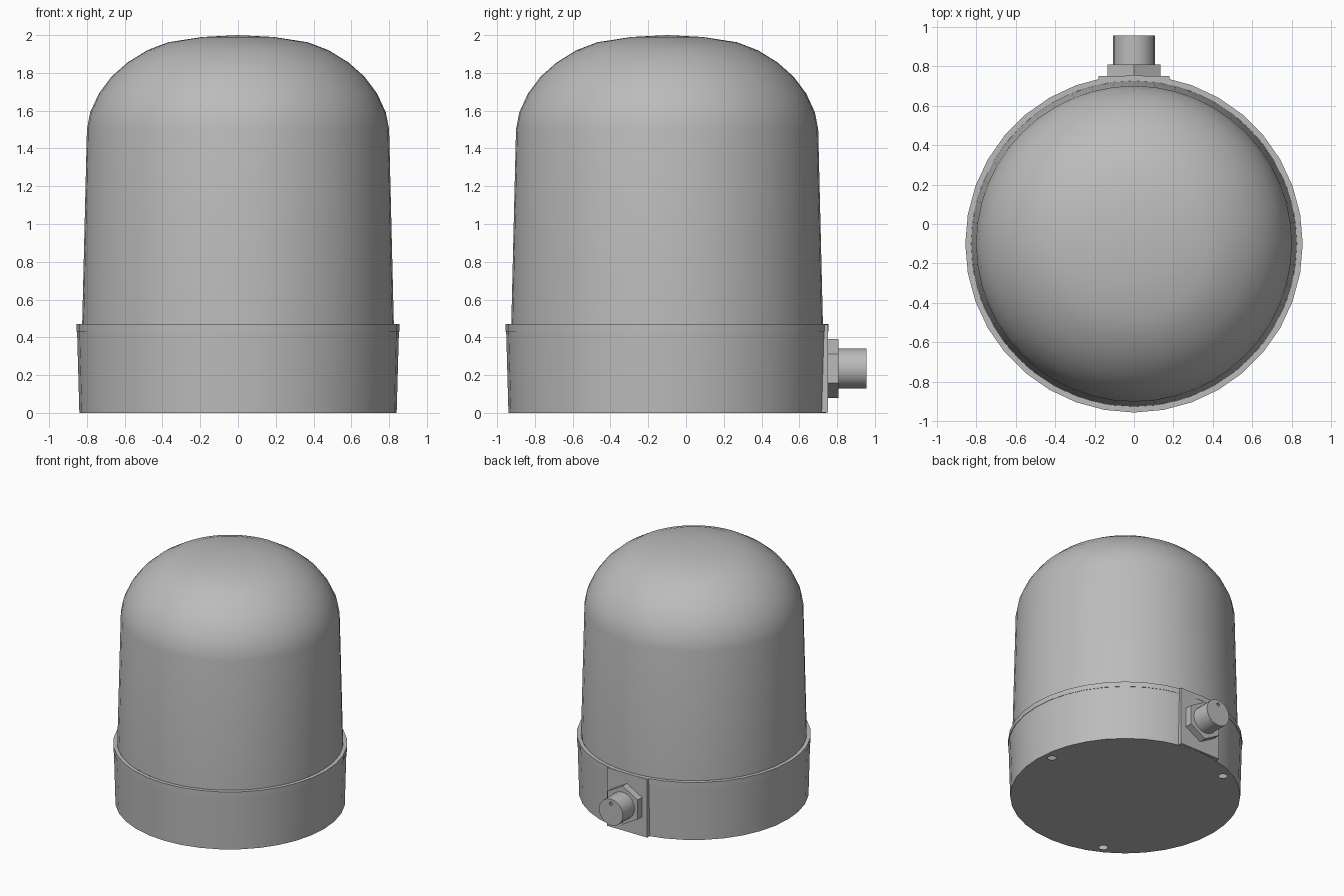
import bpy, bmesh
from math import sin, cos, pi, radians
from mathutils import Vector

cube = bpy.data.objects.get("Cube")
if cube:
    bpy.data.objects.remove(cube)

AXIS_Y = -0.1      # centre line of the round body
PORT_Z = 0.235     # height of the cable connector

grey = bpy.data.materials.new("plain_grey")
grey.use_nodes = True
grey.diffuse_color = (0.5, 0.5, 0.5, 1)
grey.node_tree.nodes["Principled BSDF"].inputs["Base Color"].default_value = (0.5, 0.5, 0.5, 1)


def finish(name, bm, loc, rot=(0, 0, 0), smooth=True):
    mesh = bpy.data.meshes.new(name)
    bm.to_mesh(mesh)
    bm.free()
    mesh.materials.append(grey)
    ob = bpy.data.objects.new(name, mesh)
    bpy.context.collection.objects.link(ob)
    ob.location, ob.rotation_euler = loc, rot
    if smooth:
        bpy.ops.object.select_all(action='DESELECT')
        ob.select_set(True)
        bpy.context.view_layer.objects.active = ob
        bpy.ops.object.shade_smooth_by_angle(angle=radians(32))
    return ob


def ring(bm, radius, z, sides, cx=0, cy=0, start=0):
    return [bm.verts.new((cx + radius * cos(start + 2 * pi * i / sides),
                          cy + radius * sin(start + 2 * pi * i / sides), z))
            for i in range(sides)]


def lathe(name, profile, sides, loc, rot=(0, 0, 0), start=0, smooth=True):
    """Turn a profile of (radius, height) points, bottom to top, around z."""
    bm = bmesh.new()
    rings = [ring(bm, r, z, sides, start=start) for r, z in profile]
    for a, b in zip(rings, rings[1:]):
        for i in range(sides):
            j = (i + 1) % sides
            bm.faces.new((a[i], a[j], b[j], b[i]))
    bmesh.ops.remove_doubles(bm, verts=bm.verts, dist=1e-5)
    return finish(name, bm, loc, rot, smooth)


def holed_disc(name, radius, sides, holes, hole_radius, up, loc, rot=(0, 0, 0)):
    """Flat disc with round openings, facing up or down its own z."""
    bm = bmesh.new()
    loops = [ring(bm, radius, 0, sides)]
    loops += [ring(bm, hole_radius, 0, 12, x, y) for x, y in holes]
    edges = [bm.edges.new((l[i], l[(i + 1) % len(l)])) for l in loops for i in range(len(l))]
    bmesh.ops.triangle_fill(bm, use_beauty=True, edges=edges, normal=Vector((0, 0, up)))
    bm.normal_update()
    wrong = [f for f in bm.faces if f.normal.z * up < 0]
    bmesh.ops.reverse_faces(bm, faces=wrong)
    return finish(name, bm, loc, rot, smooth=False)


body = (0, AXIS_Y, 0)

# Tapered cover with a rounded top
lathe("dome_cover", [(0.825, 0.47), (0.80, 1.5), (0.783, 1.59), (0.737, 1.69),
                     (0.67, 1.78), (0.585, 1.855), (0.48, 1.92), (0.37, 1.962),
                     (0.19, 1.99), (0, 2.0)], 48, body)

# Base wall with a raised rim
lathe("base_wall", [(0.84, 0), (0.852, 0.43), (0.855, 0.43),
                    (0.855, 0.47), (0.825, 0.47)], 36, body)

# Underside with three mounting holes
spots = [(0.77 * cos(radians(a)), 0.77 * sin(radians(a))) for a in (6, 118, 242)]
holed_disc("base_underside", 0.84, 36, spots, 0.03, -1, body)

# Flat mounting pad on the back
bm = bmesh.new()
bmesh.ops.create_cube(bm, size=1)
bmesh.ops.scale(bm, vec=(0.36, 0.036, 0.468), verts=bm.verts)
finish("connector_pad", bm, (0, 0.733, 0.235), smooth=False)

# Hex nut and round plug, pointing backwards
back = (radians(-90), 0, 0)
lathe("connector_nut", [(0.155, 0), (0.155, 0.057), (0, 0.057)], 6,
      (0, 0.75, PORT_Z), back, start=pi / 2, smooth=False)
lathe("connector_plug", [(0.106, 0), (0.106, 0.15)], 20, (0, 0.805, PORT_Z), back)
holed_disc("connector_end", 0.106, 20, [(0, -0.07)], 0.013, 1, (0, 0.955, PORT_Z), back)
